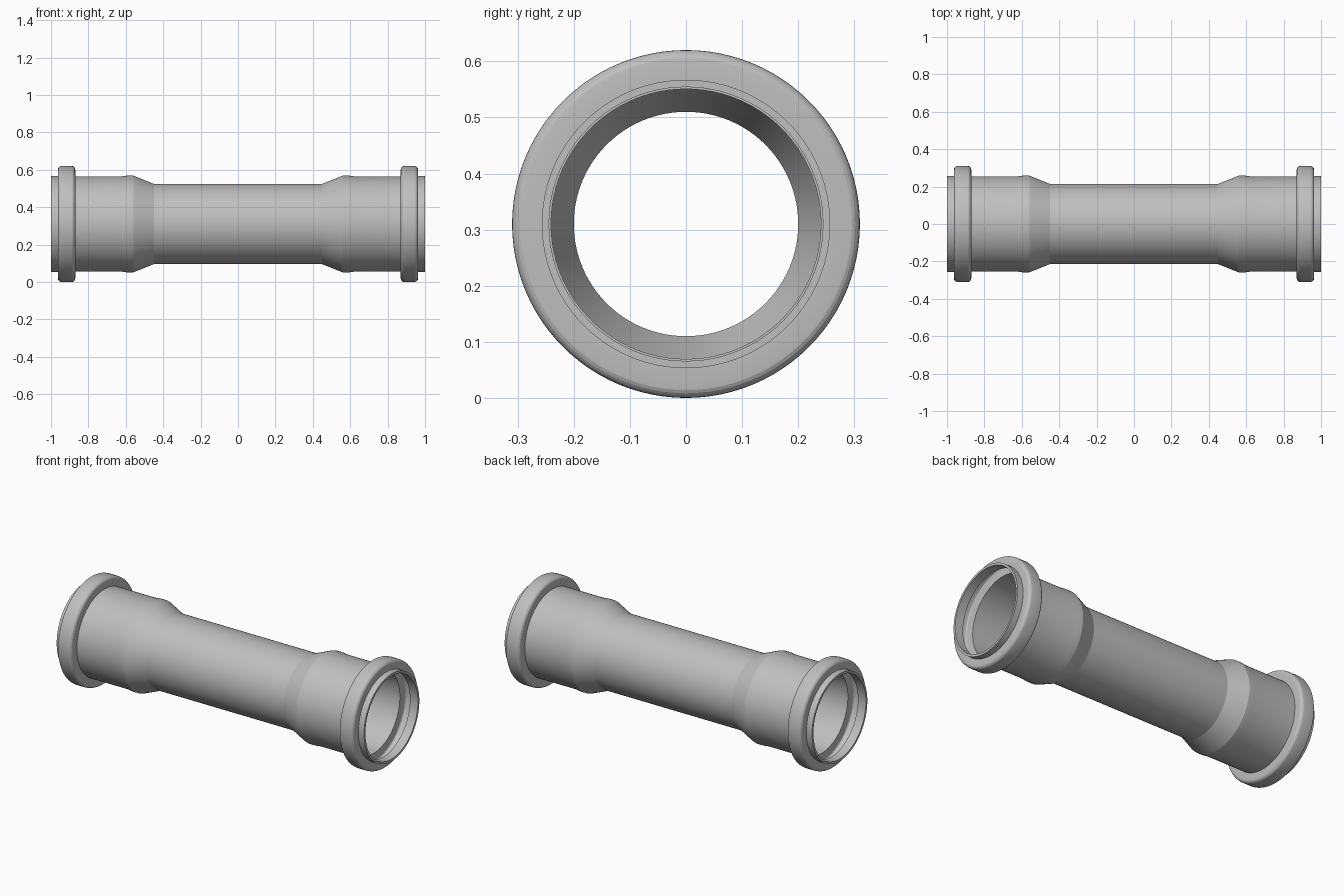
import bpy, bmesh, math
from mathutils import Matrix, Vector

if "Cube" in bpy.data.objects:
    bpy.data.objects.remove(bpy.data.objects["Cube"], do_unlink=True)

AXIS_Z = 0.31
SEGMENTS = 96

grey = bpy.data.materials.new("pipe grey")
grey.use_nodes = True
colour = (0.52, 0.52, 0.52, 1)
grey.diffuse_color = colour
grey.node_tree.nodes["Principled BSDF"].inputs["Base Color"].default_value = colour


def arc(cx, cr, radius, start, end, steps=5):
    """Points of a rounded corner in the (x, radius) plane."""
    angles = [math.radians(start + (end - start) * i / steps) for i in range(steps + 1)]
    return [(cx + radius * math.cos(a), cr + radius * math.sin(a)) for a in angles]


def lathe(name, profile):
    """Revolve a closed (x, radius) profile around the pipe axis."""
    bm = bmesh.new()
    verts = [bm.verts.new((x, 0, r)) for x, r in profile]
    edges = [bm.edges.new((v, verts[i - 1])) for i, v in enumerate(verts)]
    bmesh.ops.spin(bm, geom=verts + edges, cent=(0, 0, 0), axis=(1, 0, 0),
                   angle=math.tau, steps=SEGMENTS)
    bmesh.ops.remove_doubles(bm, verts=bm.verts, dist=1e-5)
    bmesh.ops.recalc_face_normals(bm, faces=bm.faces)
    bm.transform(Matrix.Translation(Vector((0, 0, AXIS_Z))))
    mesh = bpy.data.meshes.new(name)
    bm.to_mesh(mesh)
    bm.free()
    mesh.materials.append(grey)
    obj = bpy.data.objects.new(name, mesh)
    bpy.context.collection.objects.link(obj)
    bpy.ops.object.select_all(action="DESELECT")
    obj.select_set(True)
    bpy.context.view_layer.objects.active = obj
    bpy.ops.object.shade_smooth_by_angle(angle=math.radians(15))
    return obj


# Outside: barrel, flare, socket, rounded seal bead, end lip
outer = [(0.45, 0.215), (0.56, 0.259), (0.59, 0.259), (0.62, 0.255), (0.87, 0.255)]
outer += arc(0.89, 0.29, 0.02, 180, 90)
outer += arc(0.943, 0.29, 0.02, 90, 0)
outer += [(0.963, 0.257), (1.0, 0.257)]

# Inside: lip, seal groove within the bead, socket, taper to the bore
inner = [(1.0, 0.244), (0.948, 0.244)]
inner += arc(0.938, 0.285, 0.01, 0, 90, 3)
inner += arc(0.895, 0.285, 0.01, 90, 180, 3)
inner += [(0.885, 0.2405), (0.56, 0.2405), (0.45, 0.2)]

# Mirror the half section to close the loop
half = outer + inner
lathe("pipe_coupling", half + [(-x, r) for x, r in reversed(half)])
